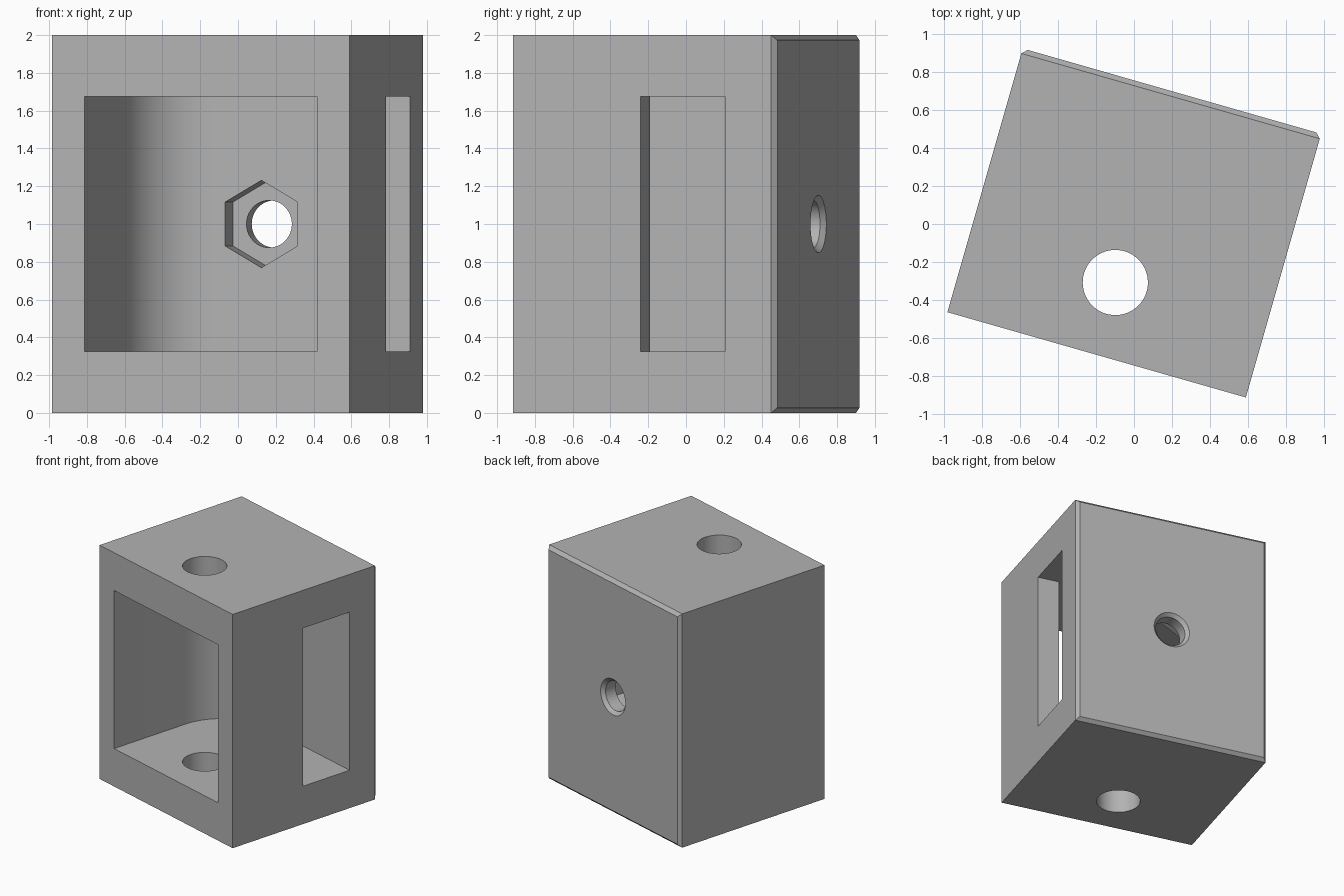
import bpy, bmesh, math
from mathutils import Matrix

if "Cube" in bpy.data.objects:
    bpy.data.objects.remove(bpy.data.objects["Cube"])

YAW = math.radians(-15.95)
W, FRONT, BACK, H = 0.819, -0.718, 0.729, 2.0   # half width, depth range, height
POCKET_BACK, WALL, CHAMFER = 0.45, 0.64, 0.027

grey = bpy.data.materials.new("plain grey")
grey.diffuse_color = (0.45, 0.45, 0.45, 1)
grey.use_nodes = True
grey.node_tree.nodes["Principled BSDF"].inputs["Base Color"].default_value = grey.diffuse_color


def to_object(bm, name):
    bmesh.ops.recalc_face_normals(bm, faces=bm.faces)
    mesh = bpy.data.meshes.new(name)
    bm.to_mesh(mesh)
    bm.free()
    mesh.materials.append(grey)
    obj = bpy.data.objects.new(name, mesh)
    bpy.context.collection.objects.link(obj)
    return obj


def prism(name, points, z0, z1):
    """Extrude a flat outline between two heights."""
    bm = bmesh.new()
    face = bm.faces.new([bm.verts.new((x, y, z0)) for x, y in points])
    top = bmesh.ops.extrude_face_region(bm, geom=[face])["geom"]
    bmesh.ops.translate(bm, vec=(0, 0, z1 - z0),
                        verts=[g for g in top if isinstance(g, bmesh.types.BMVert)])
    return to_object(bm, name)


def rod(name, r0, r1, start, end, place, sides=64, turn=0.0):
    """Cylinder or cone along local z, then placed by a matrix."""
    bm = bmesh.new()
    bmesh.ops.create_cone(bm, cap_ends=True, segments=sides, radius1=r0, radius2=r1,
                          depth=end - start,
                          matrix=place @ Matrix.Translation((0, 0, (start + end) / 2))
                          @ Matrix.Rotation(turn, 4, 'Z'))
    return to_object(bm, name)


# Block with chamfered rear edges
bm = bmesh.new()
bmesh.ops.create_cube(bm, size=1, matrix=Matrix.Translation((0, (FRONT + BACK) / 2, H / 2))
                      @ Matrix.Diagonal((2 * W, BACK - FRONT, H, 1)))
rear = [e for e in bm.edges if all(v.co.y > 0.7 for v in e.verts)]
bmesh.ops.bevel(bm, geom=rear, offset=CHAMFER, segments=1, affect='EDGES')
block = to_object(bm, "housing_block")

# Pocket open at the front, with a side window and one rounded inner corner
R = 0.455
outline = [(-WALL, -1), (WALL, -1), (WALL, -0.016), (1, -0.016), (1, POCKET_BACK)]
for i in range(33):
    a = math.pi / 2 * (1 + i / 32)
    outline.append((-WALL + R + R * math.cos(a), POCKET_BACK - R + R * math.sin(a)))

upright = Matrix.Translation((-0.01, -0.324, 0))
# Local z of this frame points to the rear, local x stays vertical for the hexagon
rearward = Matrix.Translation((0, 0, 1)) @ Matrix.Rotation(-math.pi / 2, 4, 'X')
e = 0.05

cutters = [
    prism("pocket_cutter", outline, 0.324, 1.676),
    rod("vertical_hole_cutter", 0.172, 0.172, -0.2, 2.2, upright),
    rod("nut_recess_cutter", 0.231, 0.231, 0.3, 0.6, rearward, 6, 0),
    rod("bolt_hole_cutter", 0.125, 0.125, 0.5, 0.9, rearward),
    rod("countersink_cutter", 0.125, 0.125 + CHAMFER + e,
        BACK - CHAMFER, BACK + e, rearward),
]
# Turn the hexagon so one corner points straight up
hexagon = cutters[2].data
low = max(v.co.z for v in hexagon.vertices)
if low < 1.225:
    hexagon.transform(Matrix.Translation((0, 0, 1)) @ Matrix.Rotation(math.pi / 6, 4, 'Y')
                      @ Matrix.Translation((0, 0, -1)))

bpy.context.view_layer.objects.active = block
for cutter in cutters:
    cutter.hide_render = True
    mod = block.modifiers.new(cutter.name, 'BOOLEAN')
    mod.operation, mod.solver, mod.object = 'DIFFERENCE', 'EXACT', cutter
    bpy.ops.object.modifier_apply(modifier=mod.name)
    bpy.data.objects.remove(cutter)

# Final turn about the vertical axis and smooth round surfaces
block.data.transform(Matrix.Rotation(YAW, 4, 'Z'))
block.select_set(True)
bpy.ops.object.shade_smooth_by_angle(angle=math.radians(25))
